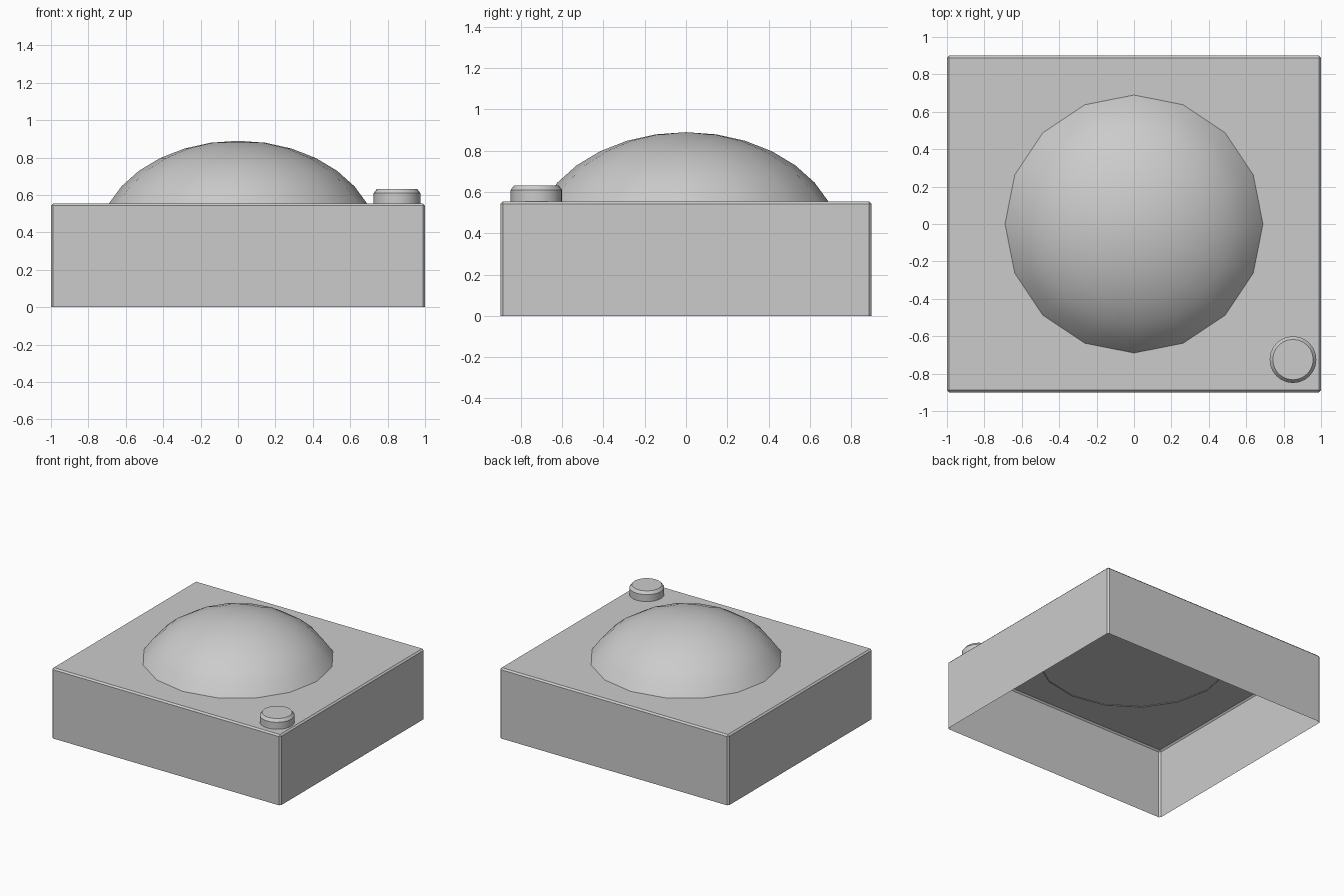
import bpy, bmesh, math

if "Cube" in bpy.data.objects:
    bpy.data.objects.remove(bpy.data.objects["Cube"])

def make(name, bm, smooth=None):
    mesh = bpy.data.meshes.new(name)
    bm.to_mesh(mesh)
    bm.free()
    ob = bpy.data.objects.new(name, mesh)
    bpy.context.collection.objects.link(ob)
    if smooth:
        bpy.ops.object.select_all(action='DESELECT')
        ob.select_set(True)
        bpy.context.view_layer.objects.active = ob
        bpy.ops.object.shade_smooth_by_angle(angle=math.radians(smooth))
    return ob

def lathe(name, profile, sides, centre, smooth):
    """Rings of (radius, z) joined by quads, capped at the top only."""
    bm = bmesh.new()
    cx, cy = centre
    rings = []
    for r, z in profile:
        n = sides if r > 1e-5 else 1
        rings.append([bm.verts.new((cx + r * math.cos(2 * math.pi * i / sides),
                                    cy + r * math.sin(2 * math.pi * i / sides), z))
                      for i in range(n)])
    for low, high in zip(rings, rings[1:]):
        for i in range(sides):
            j = (i + 1) % sides
            if len(high) == 1:
                bm.faces.new((low[i], low[j], high[0]))
            else:
                bm.faces.new((low[i], low[j], high[j], high[i]))
    if len(rings[-1]) > 1:
        bm.faces.new(rings[-1])
    return make(name, bm, smooth)

# Housing: thin box, open underneath, with chamfered edges
W, D, H = 2.0, 1.8, 0.555
bm = bmesh.new()
bmesh.ops.create_cube(bm, size=1)
for v in bm.verts:
    v.co = (v.co.x * W, v.co.y * D, (v.co.z + 0.5) * H)
bottom = [f for f in bm.faces if f.normal.z < -0.5]
bmesh.ops.delete(bm, geom=bottom, context='FACES')
edges = [e for e in bm.edges if not e.is_boundary]
bmesh.ops.bevel(bm, geom=edges, offset=0.012, segments=1, affect='EDGES')
make("housing", bm)

# Dome: upper part of a squashed sphere, 16 sides
step = math.pi / 16
profile = [(0.75 * math.sin(i * step), 0.34 + 0.55 * math.cos(i * step))
           for i in range(6, -1, -1)]
lathe("dome", profile, 16, (0, 0), 40)

# Button in the front right corner
lathe("button", [(0.125, 0.55), (0.125, 0.61), (0.108, 0.632)],
      24, (0.85, -0.725), 30)
